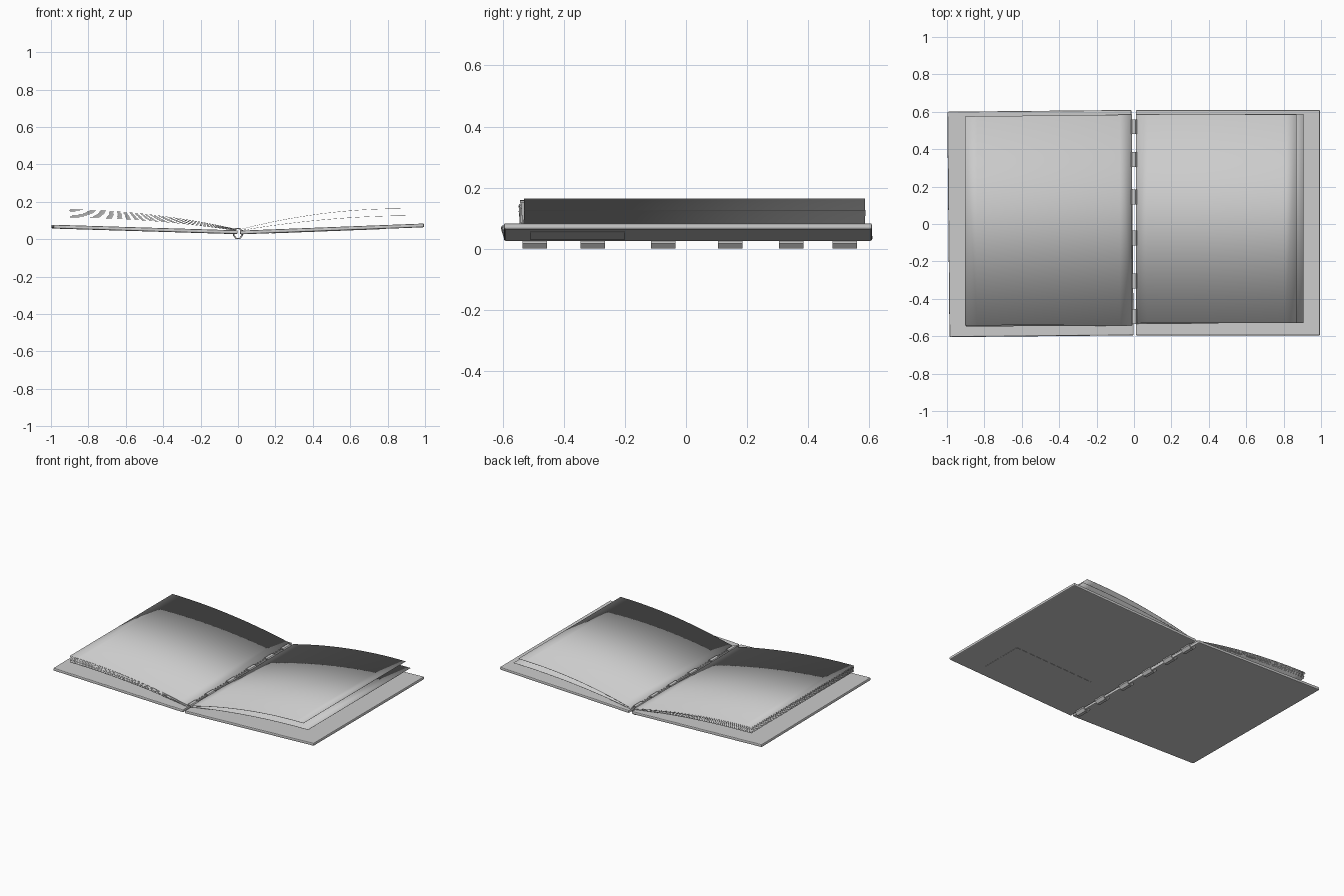
import bpy, bmesh, random
from math import radians, pi, cos, sin, atan2
from mathutils import Matrix, Vector

if "Cube" in bpy.data.objects:
    bpy.data.objects.remove(bpy.data.objects["Cube"])

random.seed(4)


def finish(name, bm):
    bmesh.ops.recalc_face_normals(bm, faces=bm.faces)
    mesh = bpy.data.meshes.new(name)
    bm.to_mesh(mesh)
    bm.free()
    ob = bpy.data.objects.new(name, mesh)
    bpy.context.collection.objects.link(ob)
    return ob


def board(name, size, centre, tilt, spin=0.0, bevel=0.0):
    bm = bmesh.new()
    bmesh.ops.create_cube(bm, size=1, matrix=Matrix.Diagonal((*size, 1)))
    ob = finish(name, bm)
    ob.location = centre
    ob.rotation_euler = (0, tilt, spin)
    if bevel:
        m = ob.modifiers.new("bevel", 'BEVEL')
        m.width = bevel
        m.segments = 2
    return ob


def smooth(ob):
    bpy.ops.object.select_all(action='DESELECT')
    ob.select_set(True)
    bpy.context.view_layer.objects.active = ob
    bpy.ops.object.shade_smooth_by_angle(angle=radians(35))


# covers, rising gently away from the spine
board("right_cover", (0.985, 1.205, 0.02), (0.5025, 0.0065, 0.0545),
      -atan2(0.038, 0.985), 0.0, 0.006)
board("left_cover", (0.985, 1.205, 0.02), (-0.5, 0.0025, 0.052),
      atan2(0.03, 0.985), radians(0.55), 0.006)

# shallow panel under the right cover
board("back_panel", (0.60, 0.31, 0.002), (0.48, -0.355, 0.0433), -atan2(0.038, 0.985))


# curved sheet of paper swept along y
def sheet(name, side, x1, z0, z1, bow, y0, y1, spin=0.0, n=14):
    bm = bmesh.new()
    rows = []
    for i in range(n + 1):
        t = i / n
        x = side * (0.012 + (x1 - 0.012) * t)
        z = z0 + (z1 - z0) * (t * (1 + bow) - bow * t * t)
        rows.append([bm.verts.new((x, y + spin * x, z)) for y in (y0, y1)])
    for a, b in zip(rows, rows[1:]):
        bm.faces.new((a[0], b[0], b[1], a[1]))
    ob = finish(name, bm)
    m = ob.modifiers.new("thickness", 'SOLIDIFY')
    m.thickness = 0.0015
    m.offset = 0
    smooth(ob)


# right pages
sheet("right_page_upper", 1, 0.87, 0.052, 0.163, 1.0, -0.53, 0.585)
sheet("right_page_lower", 1, 0.905, 0.046, 0.126, 0.9, -0.532, 0.585, 0.003)

# left pages, a loose stack
COUNT = 8
for i in range(COUNT):
    f = i / (COUNT - 1)
    r = random.uniform(-0.006, 0.006)
    sheet(f"left_page_{i + 1}", -1, 0.9 + r * 0.6, 0.046 + 0.008 * f, 0.117 + 0.041 * f,
          0.9, -0.538 + r, 0.58 + r, 0.008 + r * 0.5)


# binding rings: short eight-sided hollow bands around the spine
def ring(name, y, roll):
    bm = bmesh.new()
    r_out, r_in, half, sides = 0.03, 0.023, 0.04, 8
    loops = []
    for r, yy in ((r_out, -half), (r_out, half), (r_in, half), (r_in, -half)):
        loops.append([bm.verts.new((r * cos(2 * pi * (k + .5) / sides) * 0.9, yy,
                                    r * sin(2 * pi * (k + .5) / sides) * 1.08))
                      for k in range(sides)])
    for a, b in zip(loops, loops[1:] + loops[:1]):
        for k in range(sides):
            j = (k + 1) % sides
            bm.faces.new((a[k], a[j], b[j], b[k]))
    ob = finish(name, bm)
    ob.location = (roll, y, 0.03)
    smooth(ob)


for i, y in enumerate((-0.495, -0.305, -0.075, 0.145, 0.345, 0.52)):
    ring(f"binding_ring_{i + 1}", y, 0.001 if i < 3 else -0.001)
